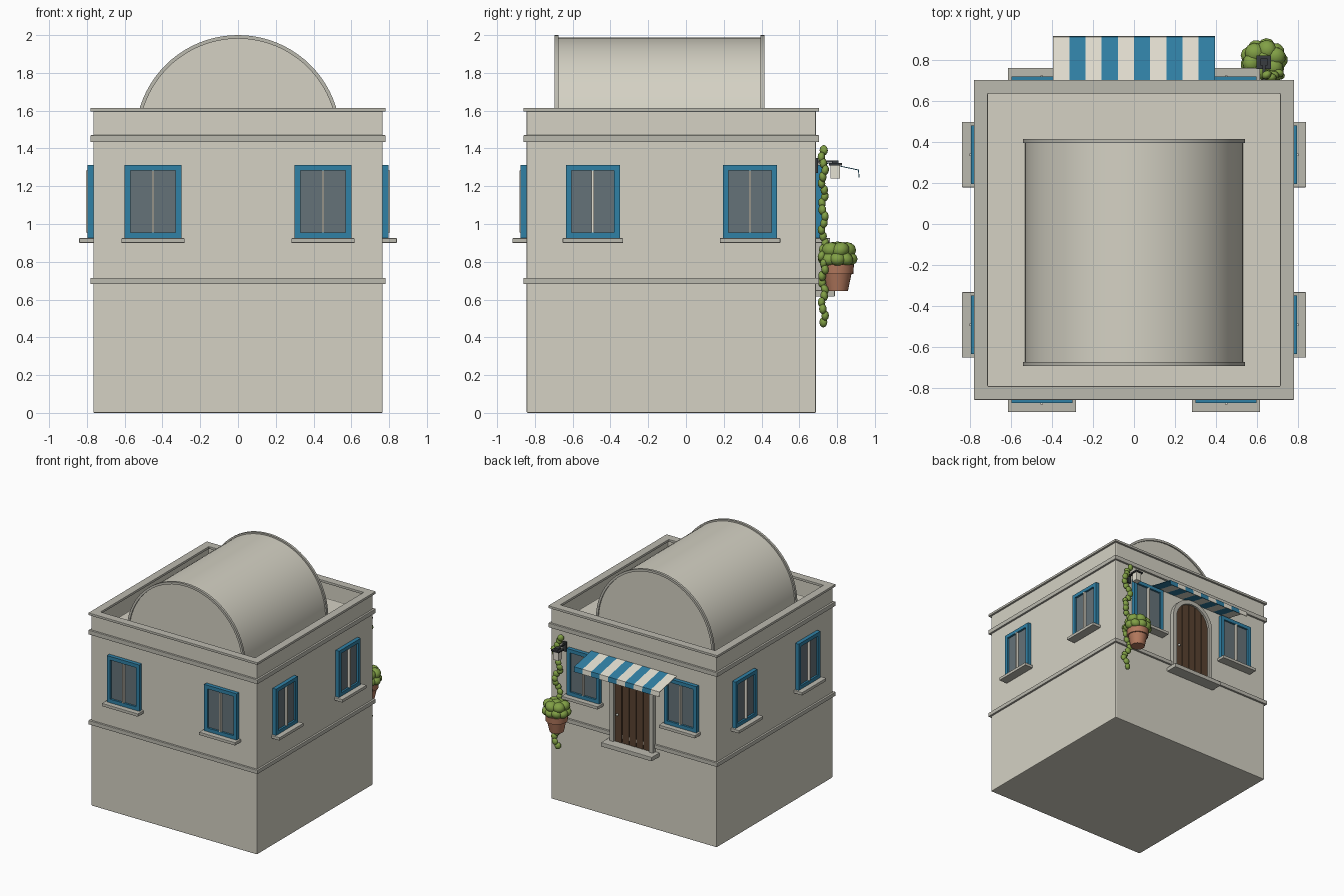
import bpy, bmesh, math, random
from mathutils import Matrix, Vector

if "Cube" in bpy.data.objects:
    bpy.data.objects.remove(bpy.data.objects["Cube"])

random.seed(4)
YC = -0.078          # centre of the house in depth
HALF = 0.766         # half width of the walls
BACK = YC + HALF     # back wall plane


def mat(name, r, g, b):
    m = bpy.data.materials.new(name)
    m.diffuse_color = (r, g, b, 1)
    m.use_nodes = True
    m.node_tree.nodes["Principled BSDF"].inputs["Base Color"].default_value = m.diffuse_color
    return m


WALL = mat("plaster", 0.66, 0.64, 0.55)
TRIM = mat("stone_trim", 0.50, 0.49, 0.43)
BLUE = mat("blue_paint", 0.03, 0.22, 0.38)
GLASS = mat("glass", 0.13, 0.17, 0.19)
CREAM = mat("cream", 0.78, 0.75, 0.65)
WOOD = mat("wood", 0.10, 0.055, 0.03)
CLAY = mat("clay", 0.45, 0.19, 0.11)
LEAF = mat("leaf", 0.22, 0.35, 0.06)
IRON = mat("iron", 0.04, 0.045, 0.05)


def finish(name, bm, material, smooth=False, bevel=0):
    bmesh.ops.recalc_face_normals(bm, faces=bm.faces)
    me = bpy.data.meshes.new(name)
    bm.to_mesh(me)
    bm.free()
    me.materials.append(material)
    ob = bpy.data.objects.new(name, me)
    bpy.context.collection.objects.link(ob)
    if bevel:
        b = ob.modifiers.new("bevel", 'BEVEL')
        b.width, b.segments = bevel, 2
    if smooth:
        bpy.ops.object.select_all(action='DESELECT')
        bpy.context.view_layer.objects.active = ob
        ob.select_set(True)
        bpy.ops.object.shade_smooth_by_angle(angle=math.radians(40))
    return ob


def boxes(name, spans, material, M=Matrix(), bevel=0):
    """Each span is (x0, x1, y0, y1, z0, z1)."""
    bm = bmesh.new()
    for x0, x1, y0, y1, z0, z1 in spans:
        T = Matrix.Translation(((x0 + x1) / 2, (y0 + y1) / 2, (z0 + z1) / 2))
        S = Matrix.Diagonal((x1 - x0, y1 - y0, z1 - z0, 1))
        bmesh.ops.create_cube(bm, size=1, matrix=M @ T @ S)
    return finish(name, bm, material, bevel=bevel)


def square_ring(name, outer, inner, z0, z1, material):
    """Band running around the house."""
    bm = bmesh.new()
    loops = []
    for h, z in ((outer, z0), (outer, z1), (inner, z1), (inner, z0)):
        loops.append([bm.verts.new((sx * h, YC + sy * h, z))
                      for sx, sy in ((-1, -1), (1, -1), (1, 1), (-1, 1))])
    for a, b in zip(loops, loops[1:] + loops[:1]):
        for i in range(4):
            j = (i + 1) % 4
            bm.faces.new((a[i], a[j], b[j], b[i]))
    return finish(name, bm, material, bevel=0.003)


def extrude_y(name, pts, y0, y1, material, smooth=False):
    """Closed x-z outline pushed along y."""
    bm = bmesh.new()
    f = bm.faces.new([bm.verts.new((x, y0, z)) for x, z in pts])
    g = bmesh.ops.extrude_face_region(bm, geom=[f])
    bmesh.ops.translate(bm, vec=(0, y1 - y0, 0),
                        verts=[v for v in g['geom'] if isinstance(v, bmesh.types.BMVert)])
    return finish(name, bm, material, smooth)


def arch(r, z, foot=None, n=40):
    pts = [(r * math.cos(math.pi * i / n), z + r * math.sin(math.pi * i / n)) for i in range(n + 1)]
    return pts if foot is None else [(r, foot)] + pts + [(-r, foot)]


def lathe(name, prof, c, material, n=24):
    bm = bmesh.new()
    vs = [bm.verts.new((r, 0, z)) for r, z in prof]
    es = [bm.edges.new(p) for p in zip(vs, vs[1:])]
    bmesh.ops.spin(bm, geom=vs + es, cent=(0, 0, 0), axis=(0, 0, 1), angle=math.tau, steps=n)
    bmesh.ops.remove_doubles(bm, verts=bm.verts, dist=1e-4)
    bmesh.ops.translate(bm, vec=c, verts=bm.verts)
    return finish(name, bm, material, True)


def leaves(name, blobs, material):
    """Each blob is (position, radii)."""
    bm = bmesh.new()
    for p, s in blobs:
        R = Matrix.Rotation(random.uniform(-0.6, 0.6), 4, random.choice('XYZ'))
        bmesh.ops.create_icosphere(bm, subdivisions=2, radius=1,
                                   matrix=Matrix.Translation(p) @ R @ Matrix.Diagonal((*s, 1)))
    return finish(name, bm, material, True)


# walls with a sunken flat roof behind the parapet
bm = bmesh.new()
bmesh.ops.create_cube(bm, size=1, matrix=Matrix.Translation((0, YC, 0.8))
                      @ Matrix.Diagonal((2 * HALF, 2 * HALF, 1.6, 1)))
bm.faces.ensure_lookup_table()
top = max(bm.faces, key=lambda f: f.calc_center_median().z)
bmesh.ops.inset_region(bm, faces=[top], thickness=HALF - 0.72)
bmesh.ops.translate(bm, vec=(0, 0, -0.14), verts=list(
    bmesh.ops.extrude_discrete_faces(bm, faces=[top])['faces'][0].verts))
finish("walls", bm, WALL, bevel=0.006)
square_ring("lower_band", 0.782, 0.755, 0.682, 0.715, TRIM)
square_ring("upper_band", 0.782, 0.755, 1.434, 1.47, TRIM)
square_ring("parapet_cap", 0.782, 0.715, 1.595, 1.615, TRIM)

# barrel vault and its end ribs
extrude_y("vault", arch(0.532, 1.455), -0.685, 0.405, WALL, True)
for nm, y in (("front", -0.685), ("back", 0.405)):
    extrude_y(nm + "_vault_rib", arch(0.544, 1.456) + arch(0.525, 1.456)[::-1],
              y - 0.01, y + 0.01, TRIM, True)


# windows, outward direction is local -y
def window(name, u, side, w=0.15):
    M = (Matrix.Translation((0, YC, 0)) @ Matrix.Rotation(side * math.pi / 2, 4, 'Z')
         @ Matrix.Translation((u, -HALF, 0)))
    z0, z1, t = 0.925, 1.312, 0.03
    boxes(name + "_frame", [(-w, -w + t, -0.032, 0.01, z0, z1), (w - t, w, -0.032, 0.01, z0, z1),
                            (-w + t, w - t, -0.032, 0.01, z1 - t, z1),
                            (-w + t, w - t, -0.032, 0.01, z0, z0 + t)], BLUE, M)
    boxes(name + "_glass", [(-w + t, w - t, -0.016, 0.01, z0 + t, z1 - t)], GLASS, M)
    boxes(name + "_mullion", [(-0.006, 0.006, -0.038, 0, z0 + t, z1 - t)], CREAM, M)
    boxes(name + "_sill", [(-w - 0.017, w + 0.017, -0.075, 0.01, 0.9, z0)], TRIM, M, 0.003)


for k, (nm, us) in enumerate((("front", (-0.45, 0.45)), ("right", (-0.415, 0.417)),
                              ("back", (-0.45, 0.45)), ("left", (-0.417, 0.415)))):
    for i, u in enumerate(us):
        window(f"{nm}_window_{i + 1}", u, k, 0.15 if k % 2 == 0 else 0.143)

# arched back door: surround, planks, knob, step
SPR, FOOT = 1.125, 0.65
extrude_y("door_surround", arch(0.2, SPR, FOOT) + arch(0.165, SPR, FOOT)[::-1],
          BACK - 0.01, BACK + 0.035, TRIM, True)
extrude_y("door_panel", arch(0.167, SPR, FOOT), BACK - 0.01, BACK + 0.012, WOOD)
for i in range(5):
    a, b = -0.163 + i * 0.0656, -0.163 + i * 0.0656 + 0.06
    xs = [a + (b - a) * j / 4 for j in range(5)]
    pts = [(a, FOOT)] + [(x, SPR + math.sqrt(0.1645 ** 2 - x * x)) for x in xs] + [(b, FOOT)]
    extrude_y(f"door_plank_{i + 1}", pts, BACK, BACK + 0.02, WOOD)
leaves("door_knob", [(Vector((0.135, BACK + 0.03, 0.88)), (0.011, 0.011, 0.011))], TRIM)
boxes("door_step", [(-0.235, 0.235, BACK - 0.01, BACK + 0.1, 0.615, 0.65)], TRIM, bevel=0.004)

# striped awning: thin slope and short valance per stripe
for i in range(10):
    x0 = -0.395 + i * 0.079
    bm = bmesh.new()
    prof = ((BACK, 1.335), (0.915, 1.288), (0.919, 1.247),
            (0.914, 1.247), (0.911, 1.284), (BACK, 1.331))
    f = bm.faces.new([bm.verts.new((x0, y, z)) for y, z in prof])
    g = bmesh.ops.extrude_face_region(bm, geom=[f])
    bmesh.ops.translate(bm, vec=(0.079, 0, 0),
                        verts=[v for v in g['geom'] if isinstance(v, bmesh.types.BMVert)])
    finish(f"awning_stripe_{i + 1}", bm, BLUE if i % 2 else CREAM)

# wall pot with a bushy plant
PX, PY = 0.635, 0.802
lathe("pot", [(0, 0.645), (0.055, 0.645), (0.074, 0.735), (0.084, 0.735),
              (0.087, 0.785), (0.074, 0.785), (0.07, 0.765), (0, 0.765)], (PX, PY, 0), CLAY)
bush = [(Vector((PX + 0.075 * math.cos(a), PY + 0.065 * math.sin(a), 0.815)), (0.043, 0.043, 0.036))
        for a in (math.tau * i / 9 for i in range(9))]
bush += [(Vector((PX + 0.06 * math.cos(a), PY + 0.05 * math.sin(a), 0.862)), (0.05, 0.05, 0.042))
         for a in (math.tau * i / 6 + 0.3 for i in range(6))]
bush.append((Vector((PX, PY, 0.868)), (0.05, 0.05, 0.04)))
leaves("bush", bush, LEAF)

# climbing vine
vine = []
for i in range(27):
    z = 0.48 + i * 0.035
    x = 0.68 + 0.025 * math.sin(i * 0.9) + random.uniform(-0.008, 0.008)
    vine.append((Vector((x, 0.727 + 0.01 * math.sin(i * 1.7), z)), (0.026, 0.02, 0.028)))
leaves("vine", vine, LEAF)

# wall lantern
boxes("lantern_bracket", [(0.62, 0.65, BACK - 0.005, BACK + 0.012, 1.27, 1.35),
                          (0.628, 0.642, BACK, 0.8, 1.325, 1.335)], IRON)
boxes("lantern_cap", [(0.6, 0.67, 0.757, 0.825, 1.31, 1.322),
                      (0.618, 0.652, 0.774, 0.808, 1.322, 1.336)], IRON)
boxes("lantern_glass", [(0.61, 0.66, 0.766, 0.816, 1.24, 1.31)], CREAM)
